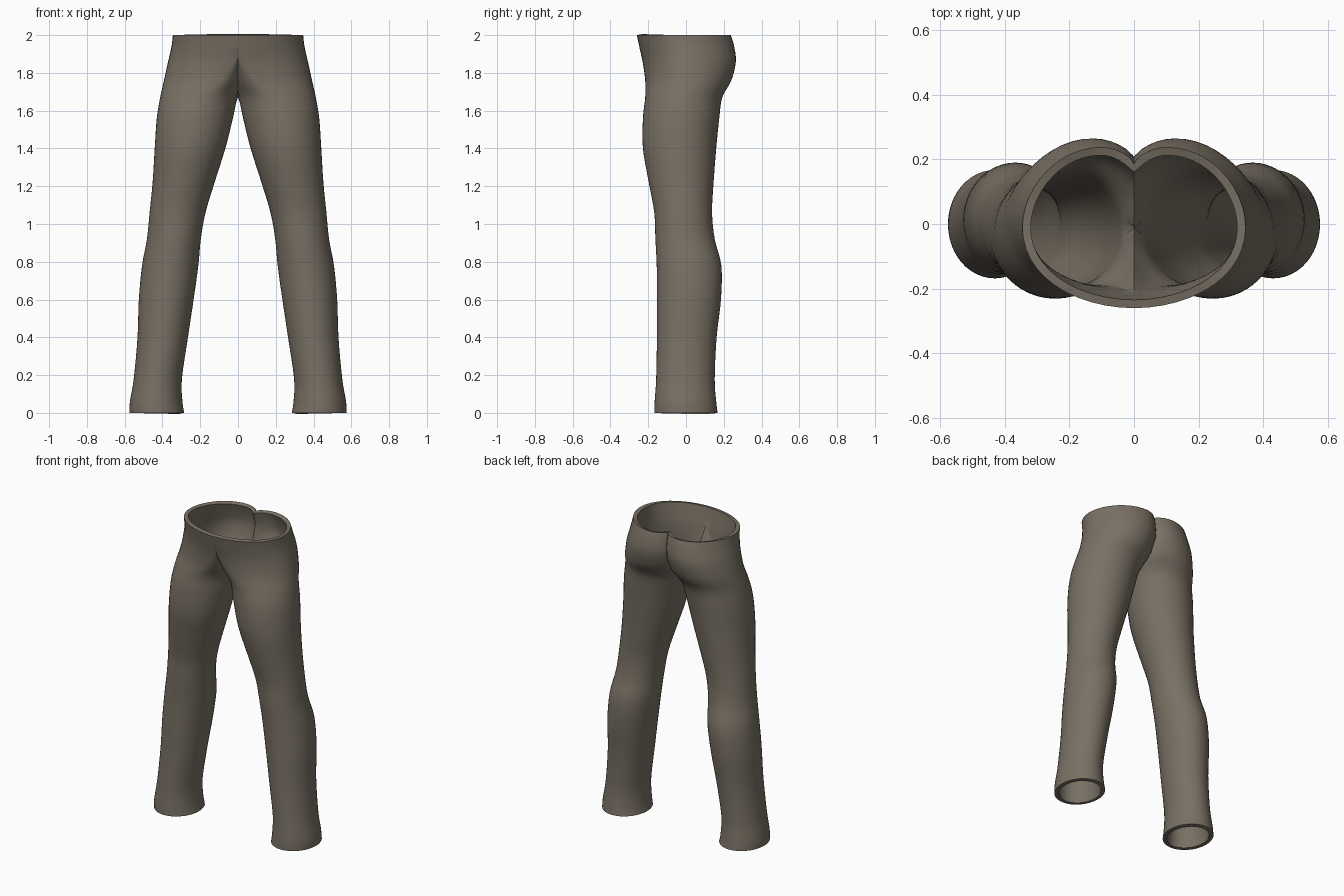
import bpy, bmesh, math

if "Cube" in bpy.data.objects:
    bpy.data.objects.remove(bpy.data.objects["Cube"], do_unlink=True)

SIDES = 48       # points around one leg
STEPS = 4        # rings between two measured sections
WALL = 0.026     # cloth thickness

# Leg sections: height, outer x, inner x, front y, back y
leg = [
    (0, .575, .285, -.168, .167),
    (.06, .572, .294, -.166, .16),
    (.18, .552, .297, -.158, .152),
    (.4, .532, .265, -.154, .162),
    (.6, .525, .235, -.154, .185),
    (.78, .508, .21, -.155, .187),
    (.92, .482, .197, -.162, .152),
    (1.06, .468, .172, -.168, .138),
    (1.22, .452, .124, -.197, .146),
    (1.4, .441, .067, -.228, .16),
    (1.56, .43, .027, -.228, .176),
]
# Hip sections add the x of the front and back crowns
hips = [
    (1.67, .412, .001, -.216, .192, .18, .2),
    (1.76, .392, -.05, -.216, .24, .09, .16),
    (1.86, .37, -.07, -.23, .264, .02, .13),
    (1.94, .352, -.07, -.248, .255, 0, .11),
    (2, .345, -.07, -.26, .237, 0, .1),
]
sections = [s + ((s[1] + s[2]) / 2,) * 2 for s in leg] + hips


def spline(p, q, r, s, t):
    """Smooth blend from q to r."""
    return q + t / 2 * (r - p + t * (2 * p - 5 * q + 4 * r - s + t * (3 * (q - r) + s - p)))


def refine(rows):
    """Add smooth in-between sections."""
    padded = [rows[0]] + rows + [rows[-1]]
    result = []
    for group in zip(padded, padded[1:], padded[2:], padded[3:]):
        for step in range(STEPS):
            result.append([spline(*column, step / STEPS) for column in zip(*group)])
    return result + [rows[-1]]


def ring(section):
    """Closed outline of one leg, flattened where it meets the centre plane."""
    z, outer, inner, front, back, crown_front, crown_back = section
    for i in range(SIDES):
        angle = 2 * math.pi * i / SIDES
        c, s = math.cos(angle), math.sin(angle)
        crown = crown_front + (crown_back - crown_front) * (1 + s) / 2
        x = crown + c * (outer - crown if c > 0 else crown - inner)
        y = (front + back) / 2 + s * (back - front) / 2
        yield max(x, 0) if x > 0.002 else 0, y, z


def make_material(name, colour):
    material = bpy.data.materials.new(name)
    material.use_nodes = True
    material.diffuse_color = colour
    shader = material.node_tree.nodes["Principled BSDF"]
    shader.inputs["Base Color"].default_value = colour
    shader.inputs["Roughness"].default_value = 0.9
    return material


# Left half: loft the rings, leaving the pelvis open at the centre
bm = bmesh.new()
rings = [[bm.verts.new(p) for p in ring(s)] for s in refine(sections)]
for low, high in zip(rings, rings[1:]):
    for i in range(SIDES):
        j = (i + 1) % SIDES
        corners = (low[i], low[j], high[j], high[i])
        if any(v.co.x > 0 for v in corners):
            bm.faces.new(corners)
bmesh.ops.delete(bm, geom=[v for v in bm.verts if not v.link_faces], context="VERTS")

# Soften the centre seam between crotch and waist
seam = [v for v in bm.verts if v.co.x == 0 and v.co.z < 1.99]
for _ in range(3):
    moved = {}
    for v in seam:
        near = [e.other_vert(v).co for e in v.link_edges
                if e.is_boundary and e.other_vert(v).co.x == 0]
        if len(near) == 2:
            moved[v] = (v.co * 2 + near[0] + near[1]) / 4
    for v, co in moved.items():
        v.co = co

mesh = bpy.data.meshes.new("trousers")
bm.to_mesh(mesh)
bm.free()
trousers = bpy.data.objects.new("trousers", mesh)
bpy.context.collection.objects.link(trousers)
mesh.materials.append(make_material("brown grey cloth", (0.19, 0.163, 0.127, 1)))

# Right half and cloth thickness
mirror = trousers.modifiers.new("right half", "MIRROR")
mirror.use_clip = True
mirror.merge_threshold = 0.001
cloth = trousers.modifiers.new("cloth thickness", "SOLIDIFY")
cloth.thickness = WALL
cloth.offset = -1

bpy.context.view_layer.objects.active = trousers
trousers.select_set(True)
for modifier in ("right half", "cloth thickness"):
    bpy.ops.object.modifier_apply(modifier=modifier)
bpy.ops.object.shade_smooth_by_angle(angle=math.radians(50))
